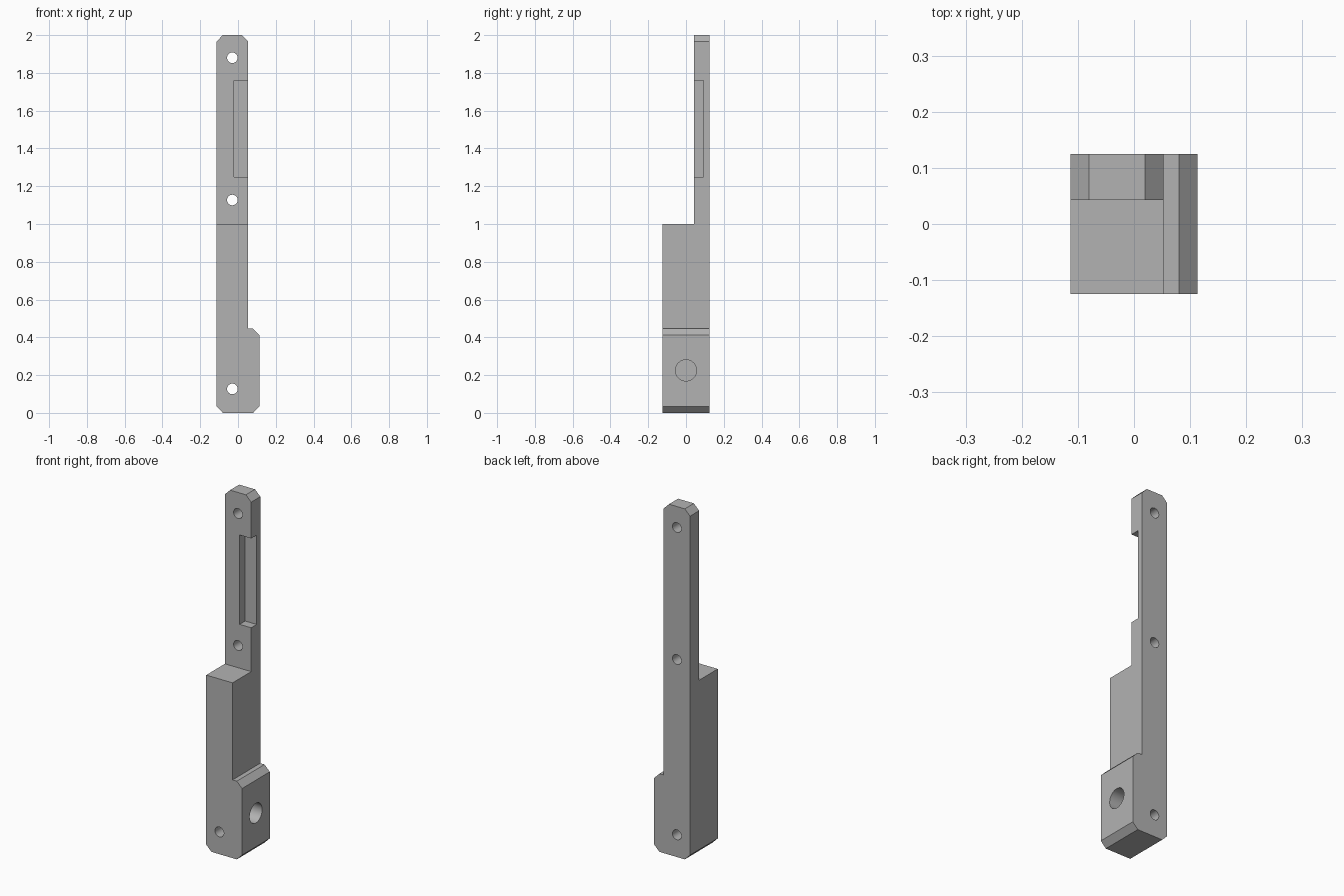
import bpy, bmesh, math
from mathutils import Matrix, Vector

if "Cube" in bpy.data.objects:
    bpy.data.objects.remove(bpy.data.objects["Cube"])

LEFT, STEM, FOOT = -0.113, 0.053, 0.113   # side faces in x
BACK, FRONT, PLATE = 0.125, -0.125, 0.043  # faces in y
CH = 0.033                                 # chamfer size

grey = bpy.data.materials.new("plain grey")
grey.use_nodes = True
grey.diffuse_color = (0.45, 0.45, 0.45, 1)
grey.node_tree.nodes["Principled BSDF"].inputs["Base Color"].default_value = (0.45, 0.45, 0.45, 1)


def finish(name, bm):
    bmesh.ops.recalc_face_normals(bm, faces=bm.faces)
    mesh = bpy.data.meshes.new(name)
    bm.to_mesh(mesh)
    bm.free()
    obj = bpy.data.objects.new(name, mesh)
    bpy.context.collection.objects.link(obj)
    mesh.materials.append(grey)
    return obj


def box(name, lo, hi):
    bm = bmesh.new()
    lo, hi = Vector(lo), Vector(hi)
    size = Matrix.Diagonal((*(hi - lo), 1))
    bmesh.ops.create_cube(bm, size=1, matrix=Matrix.Translation((lo + hi) / 2) @ size)
    return finish(name, bm)


def rod(name, centre, radius, length, axis):
    bm = bmesh.new()
    turn = Matrix.Rotation(math.pi / 2, 4, axis)
    bmesh.ops.create_cone(bm, cap_ends=True, segments=48, radius1=radius, radius2=radius,
                          depth=length, matrix=Matrix.Translation(centre) @ turn)
    return finish(name, bm)


# Bracket body: chamfered outline extruded from front to back
outline = [(LEFT + CH, 0), (FOOT - CH, 0), (FOOT, CH), (FOOT, 0.413), (FOOT - CH, 0.446),
           (STEM, 0.446), (STEM, 2 - CH), (STEM - CH, 2), (LEFT + CH, 2), (LEFT, 2 - CH), (LEFT, CH)]
bm = bmesh.new()
face = bm.faces.new([bm.verts.new((x, FRONT, z)) for x, z in outline])
side = bmesh.ops.extrude_face_region(bm, geom=[face])
moved = [v for v in side["geom"] if isinstance(v, bmesh.types.BMVert)]
bmesh.ops.translate(bm, verts=moved, vec=(0, BACK - FRONT, 0))
bracket = finish("bracket_body", bm)

# Cutters: thin upper plate, side pocket, screw holes, blind hole in the foot
cutters = [box("upper_step", (-0.3, -0.3, 1), (0.3, PLATE, 2.2)),
           box("side_pocket", (-0.02, 0, 1.25), (0.2, 0.093, 1.76)),
           rod("foot_socket", (FOOT, 0, 0.225), 0.056, 0.3, 'Y')]
cutters += [rod("screw_hole", (-0.03, 0, z), 0.028, 0.6, 'X') for z in (0.127, 1.127, 1.88)]
for cutter in cutters:
    cutter.hide_render = True
    cut = bracket.modifiers.new(cutter.name, 'BOOLEAN')
    cut.operation, cut.solver, cut.object = 'DIFFERENCE', 'EXACT', cutter

# Bake the cuts, remove the cutters and smooth the hole walls
bpy.ops.object.select_all(action='DESELECT')
bpy.context.view_layer.objects.active = bracket
bracket.select_set(True)
for cut in list(bracket.modifiers):
    bpy.ops.object.modifier_apply(modifier=cut.name)
for cutter in cutters:
    bpy.data.objects.remove(cutter)
bpy.ops.object.shade_smooth_by_angle(angle=math.radians(30))
